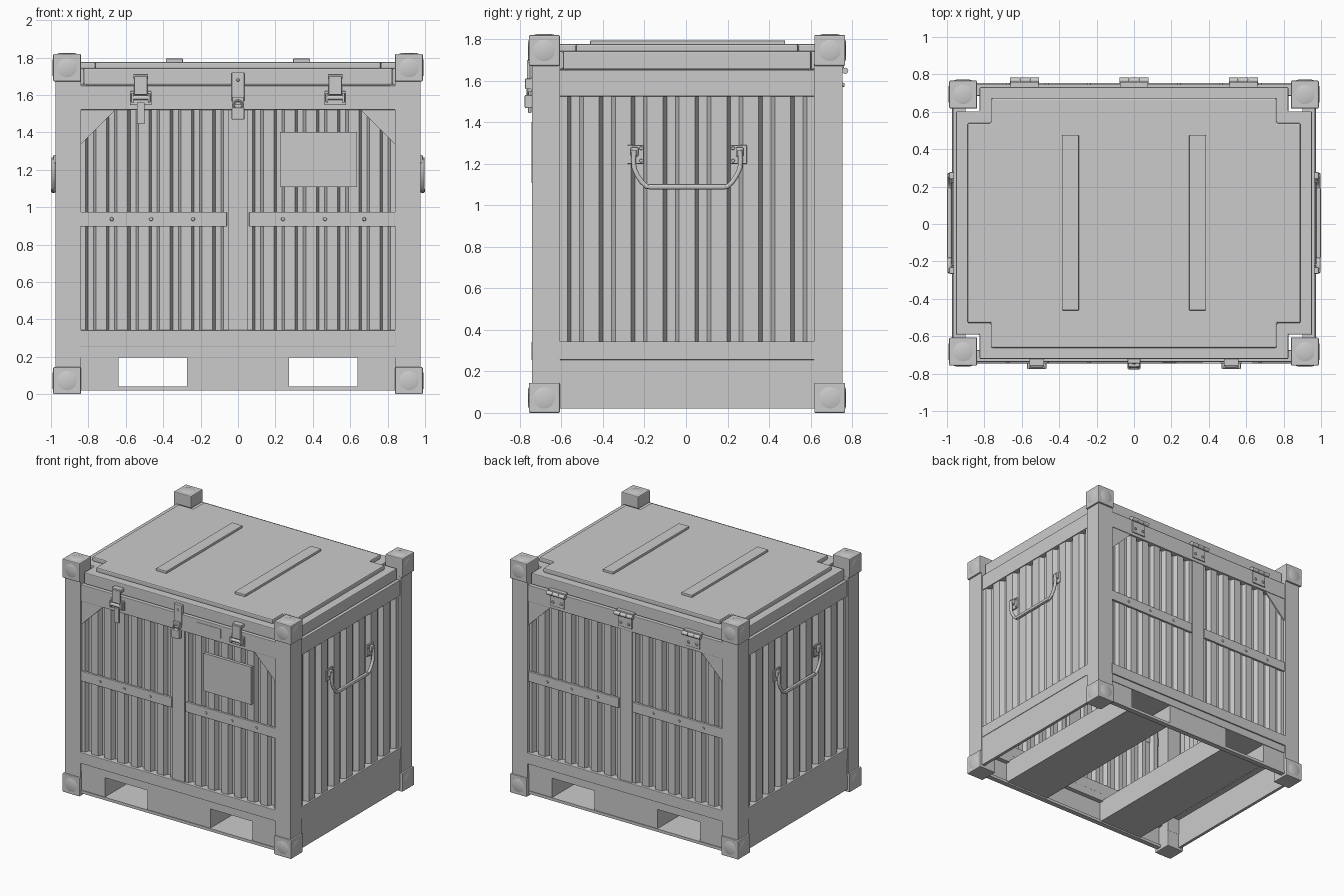
import bpy, bmesh, math
from mathutils import Matrix, Vector

if "Cube" in bpy.data.objects:
    bpy.data.objects.remove(bpy.data.objects["Cube"])


def finish(name, bm, bevel=0.0, smooth=False):
    bmesh.ops.recalc_face_normals(bm, faces=bm.faces)
    me = bpy.data.meshes.new(name)
    bm.to_mesh(me)
    bm.free()
    ob = bpy.data.objects.new(name, me)
    bpy.context.collection.objects.link(ob)
    if bevel:
        m = ob.modifiers.new("bevel", 'BEVEL')
        m.width, m.segments = bevel, 2
    if smooth:
        bpy.context.view_layer.objects.active = ob
        ob.select_set(True)
        bpy.ops.object.shade_smooth_by_angle(angle=math.radians(35))
        ob.select_set(False)
    return ob


def box(name, xs, ys, zs, bevel=0.0):
    bm = bmesh.new()
    c = [(a[0] + a[1]) / 2 for a in (xs, ys, zs)]
    s = [abs(a[1] - a[0]) for a in (xs, ys, zs)]
    bmesh.ops.create_cube(bm, size=1, matrix=Matrix.Translation(c) @ Matrix.Diagonal((*s, 1)))
    return finish(name, bm, bevel)


def disc(name, centre, axis, r, h, top=None, seg=24):
    """Short round part centred at a point along an axis; top = radius at far end."""
    bm = bmesh.new()
    rot = Vector(axis).to_track_quat('Z', 'Y').to_matrix().to_4x4()
    bmesh.ops.create_cone(bm, cap_ends=True, segments=seg, radius1=r, radius2=r if top is None else top,
                          depth=h, matrix=Matrix.Translation(centre) @ rot)
    return finish(name, bm, smooth=True)


def prism(name, pts, vec, bevel=0.0):
    bm = bmesh.new()
    f = bm.faces.new([bm.verts.new(p) for p in pts])
    g = bmesh.ops.extrude_face_region(bm, geom=[f])
    bmesh.ops.translate(bm, vec=vec, verts=[v for v in g['geom'] if isinstance(v, bmesh.types.BMVert)])
    return finish(name, bm, bevel)


def notched(x_in, x_out, y_in, y_out, z):
    """Rectangle with square notches at the four corners."""
    q = [(x_out, y_in), (x_in, y_in), (x_in, y_out)]
    out = []
    for sx, sy in ((1, 1), (-1, 1), (-1, -1), (1, -1)):
        out += [(sx * x, sy * y, z) for x, y in (q if sx * sy > 0 else q[::-1])]
    return out


def corrugated(name, a, b, n, outer, inner, along_x, sign):
    """Folded sheet running from a to b with n waves."""
    p = (b - a) / n
    prof = [(a, outer)]
    for i in range(n):
        s = a + i * p
        prof += [(s + .24 * p, outer), (s + .36 * p, inner), (s + .64 * p, inner), (s + .76 * p, outer)]
    prof.append((b, outer))
    bm = bmesh.new()
    rows = []
    for t, d in prof:
        xy = (t, sign * d) if along_x else (sign * d, t)
        rows.append([bm.verts.new((*xy, z)) for z in (0.30, 1.56)])
    for r0, r1 in zip(rows, rows[1:]):
        bm.faces.new((r0[0], r1[0], r1[1], r0[1]))
    ob = finish(name, bm)
    m = ob.modifiers.new("thickness", 'SOLIDIFY')
    m.thickness, m.offset = 0.004, 0


def sy_(s, a, b):
    return tuple(sorted((s * a, s * b)))


# Corner posts and castings
for sx in (1, -1):
    for sy in (1, -1):
        box("corner_post", sy_(sx, .84, .975), sy_(sy, .612, .748), (.13, 1.68))
        for z0, z1 in ((0, .145), (1.672, 1.82)):
            zc = (z0 + z1) / 2
            box("corner_casting", sy_(sx, .84, .988), sy_(sy, .613, .762), (z0, z1), .006)
            disc("casting_boss", (sx * .99, sy * .688, zc), (sx, 0, 0), .055, .006, .035)
            disc("casting_boss", (sx * .914, sy * .764, zc), (0, sy, 0), .055, .006, .035)
        disc("casting_boss", (sx * .914, sy * .688, 1.822), (0, 0, 1), .055, .006, .035)

# Front and back faces
for s, side in ((-1, "front"), (1, "back")):
    full = (-.845, .845)
    box(side + "_top_rail", full, sy_(s, .68, .742), (1.52, 1.65), .004)
    box(side + "_bottom_rail", full, sy_(s, .68, .75), (.255, .342), .004)
    box(side + "_sill", full, sy_(s, .68, .74), (.195, .255))
    box(side + "_base_strip", full, sy_(s, .70, .74), (.02, .042))
    for x0, x1 in ((-.845, -.638), (-.272, .272), (.638, .845)):
        box(side + "_base_panel", (x0, x1), sy_(s, .715, .735), (.04, .197))
    box(side + "_centre_post", (-.052, .052), sy_(s, .69, .737), (.33, 1.53))
    for sx in (1, -1):
        a, b = sy_(sx, .05, .845)
        corrugated(side + "_corrugated_wall", a, b, 7, .727, .692, True, s)
        box(side + "_strap", sy_(sx, .06, .84), sy_(s, .722, .742), (.897, .975), .003)
        for x in (.24, .465, .675):
            disc("strap_bolt", (sx * x, s * .744, .936), (0, s, 0), .011, .008, .008, 12)
        y = s * .728
        prism(side + "_gusset", [(sx * .65, y, 1.525), (sx * .842, y, 1.525), (sx * .842, y, 1.335)],
              (0, s * .01, 0))

# Left and right faces, with drop handles
for s, side in ((-1, "left"), (1, "right")):
    full = (-.615, .615)
    box(side + "_top_rail", sy_(s, .90, .966), full, (1.525, 1.65), .004)
    box(side + "_bottom_rail", sy_(s, .90, .972), full, (.255, .345), .004)
    box(side + "_base_panel", sy_(s, .945, .968), full, (.02, .257))
    corrugated(side + "_corrugated_wall", -.615, .615, 8, .957, .92, False, s)
    for sy in (1, -1):
        box(side + "_handle_plate", sy_(s, .953, .966), sy_(sy, .208, .288), (1.2, 1.29), .003)
        box(side + "_handle_lug", sy_(s, .96, .988), sy_(sy, .235, .272), (1.235, 1.28), .006)
        for z in (1.215, 1.275):
            disc("handle_bolt", (s * .968, sy * .222, z), (s, 0, 0), .009, .008, .007, 12)
    cu = bpy.data.curves.new(side + "_handle", 'CURVE')
    cu.dimensions = '3D'
    cu.bevel_depth, cu.bevel_resolution, cu.use_fill_caps = .012, 3, True
    half = [(.254, 1.265), (.258, 1.22), (.255, 1.18), (.24, 1.145), (.218, 1.112), (.195, 1.09)]
    path = [(-y, z) for y, z in half] + half[::-1]
    sp = cu.splines.new('POLY')
    sp.points.add(len(path) - 1)
    for p, (y, z) in zip(sp.points, path):
        p.co = (s * .986, y, z, 1)
    bpy.context.collection.objects.link(bpy.data.objects.new(side + "_handle", cu))
    box(side + "_handle_grip", sy_(s, .974, 1.0), (-.19, .19), (1.076, 1.103), .009)

# Fork pockets: rectangular tubes open at both ends
for sx in (1, -1):
    a, b = sy_(sx, .272, .638)
    run = (-.735, .735)
    box("fork_pocket_bottom", (a, b), run, (.032, .042))
    box("fork_pocket_top", (a, b), run, (.195, .205))
    box("fork_pocket_side", (a - .008, a), run, (.032, .205))
    box("fork_pocket_side", (b, b + .008), run, (.032, .205))

# Lid: stepped, notched around the castings, with two stiffening strips
prism("lid_base", notched(.825, .952, .597, .727, 1.655), (0, 0, .088), .006)
prism("lid_seal", notched(.81, .935, .585, .71, 1.64), (0, 0, .02))
prism("lid_top", notched(.763, .89, .535, .667, 1.74), (0, 0, .036), .008)
for sx in (1, -1):
    box("lid_strip", sy_(sx, .295, .385), (-.467, .472), (1.77, 1.794), .004)

# Toggle latches on the front
for x in (-.52, .52):
    box("latch_base", (x - .058, x + .058), (-.752, -.738), (1.545, 1.62), .003)
    for dx in (-.045, .045):
        box("latch_ear", (x + dx - .006, x + dx + .006), (-.78, -.745), (1.56, 1.61), .003)
    disc("latch_pin", (x, -.768, 1.585), (1, 0, 0), .012, .1, seg=16)
    box("latch_lever", (x - .036, x + .036), (-.772, -.754), (1.6, 1.70), .005)
    box("latch_keeper", (x - .04, x + .04), (-.765, -.722), (1.685, 1.712), .005)
box("latch_tail", (-.54, -.5), (-.765, -.75), (1.445, 1.56), .003)

# Central hasp and padlock
box("hasp_plate", (-.034, .034), (-.75, -.72), (1.565, 1.72), .003)
disc("hasp_bolt", (0, -.752, 1.68), (0, -1, 0), .01, .008, .007, 12)
box("hasp_staple", (-.03, .03), (-.768, -.738), (1.545, 1.59), .004)
box("padlock_body", (-.034, .034), (-.782, -.745), (1.468, 1.532), .006)
bpy.ops.mesh.primitive_torus_add(major_radius=.024, minor_radius=.006, major_segments=24, minor_segments=8,
                                 location=(0, -.768, 1.545), rotation=(math.pi / 2, 0, 0))
bpy.context.object.name = "padlock_shackle"
bpy.ops.object.shade_smooth_by_angle()
bpy.context.object.select_set(False)

# Placard and small blank plate
box("placard", (.225, .635), (-.75, -.725), (1.108, 1.402))
box("small_plate", (.152, .368), (-.745, -.738), (1.553, 1.625))

# Hinges on the back
for x in (-.585, 0, .585):
    box("hinge_leaf", (x - .06, x + .06), (.738, .75), (1.545, 1.64), .003)
    box("hinge_upper_leaf", (x - .075, x + .075), (.722, .755), (1.655, 1.672), .003)
    for dx in (-.053, 0, .053):
        disc("hinge_knuckle", (x + dx, .762, 1.648), (1, 0, 0), .015, .05, seg=16)
    for dx in (-.035, .035):
        disc("hinge_bolt", (x + dx, .753, 1.58), (0, 1, 0), .012, .01, .008, 12)

# Centre the whole assembly front to back
for ob in bpy.context.scene.objects:
    ob.location.y += .005
